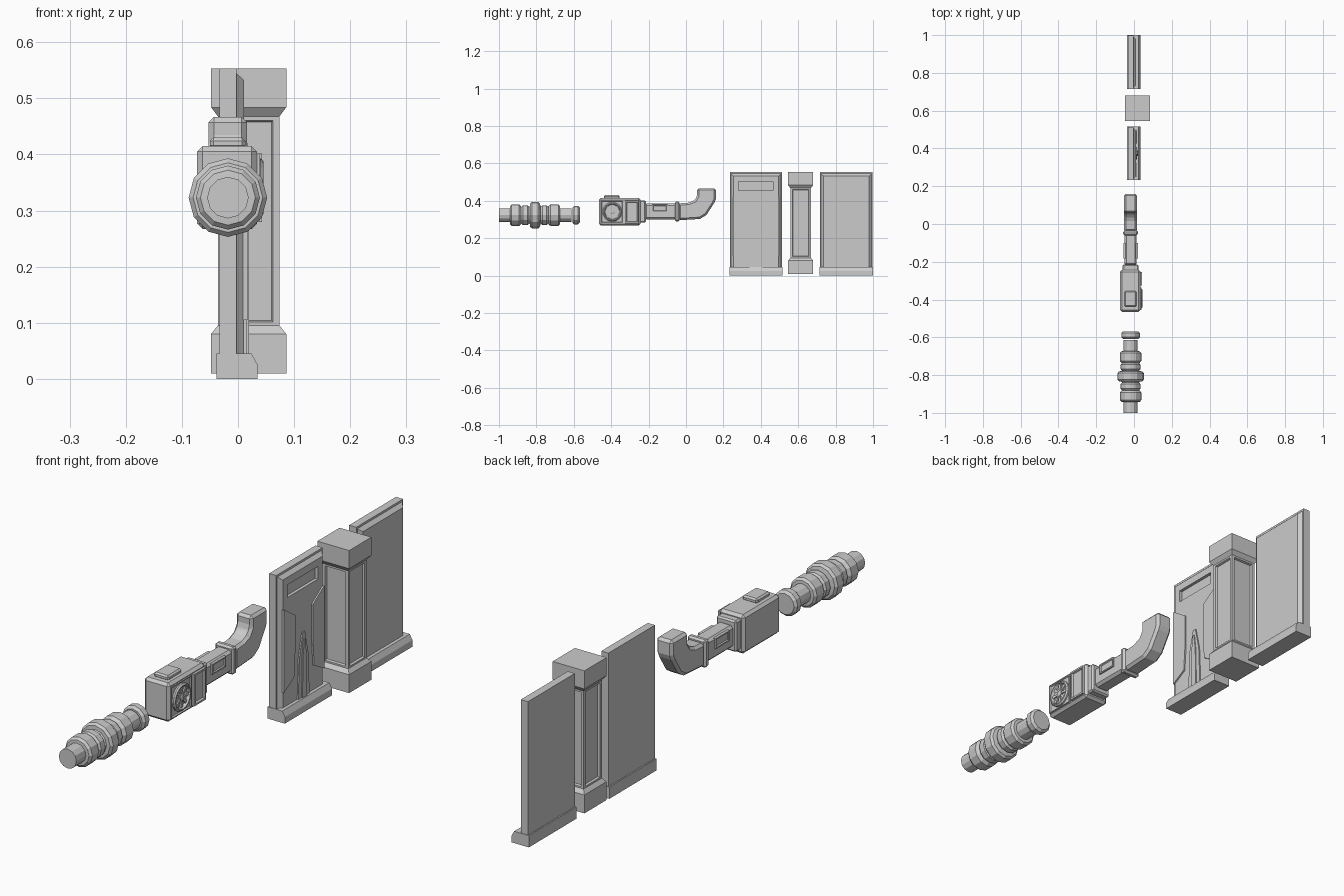
import bpy, bmesh
from math import sin, cos, pi
from mathutils import Vector

if "Cube" in bpy.data.objects:
    bpy.data.objects.remove(bpy.data.objects["Cube"])


def make(name, bm, bevel=0):
    bmesh.ops.recalc_face_normals(bm, faces=bm.faces)
    me = bpy.data.meshes.new(name)
    bm.to_mesh(me)
    bm.free()
    ob = bpy.data.objects.new(name, me)
    bpy.context.collection.objects.link(ob)
    if bevel:
        m = ob.modifiers.new("bevel", 'BEVEL')
        m.width, m.segments, m.limit_method = bevel, 1, 'ANGLE'
    return ob


def loft(name, rings, bevel=0):
    """Skin a list of equal-length point rings and cap both ends."""
    bm = bmesh.new()
    vs = [[bm.verts.new(p) for p in r] for r in rings]
    n = len(vs[0])
    for a, b in zip(vs, vs[1:]):
        for i in range(n):
            j = (i + 1) % n
            bm.faces.new((a[i], a[j], b[j], b[i]))
    bm.faces.new(vs[0])
    bm.faces.new(vs[-1])
    return make(name, bm, bevel)


def prism(name, pts, x0, x1, bevel=0):
    """Side profile (y, z) extruded along x."""
    return loft(name, [[(x, y, z) for y, z in pts] for x in (x0, x1)], bevel)


def rect(a0, a1, b0, b1):
    return [(a0, b0), (a1, b0), (a1, b1), (a0, b1)]


def box(name, x, y, z, bevel=0, inset=None, dirs=()):
    """Box; faces pointing along dirs get a sunken panel (margin, depth)."""
    ob = prism(name, rect(*y, *z), *x, bevel)
    if inset:
        bm = bmesh.new()
        bm.from_mesh(ob.data)
        sel = [f for f in bm.faces
               if any(f.normal.dot(Vector(d)) > 0.9 for d in dirs)]
        bmesh.ops.inset_individual(bm, faces=sel, thickness=inset[0])
        bmesh.ops.inset_individual(bm, faces=sel, thickness=0.004, depth=-inset[1])
        bm.to_mesh(ob.data)
        bm.free()
    return ob


def lathe(name, prof, n=12, cx=-0.018, cz=0.323):
    """Profile (y, r) turned about the y axis."""
    return loft(name, [[(cx + r * cos(2 * pi * i / n), y, cz + r * sin(2 * pi * i / n))
                        for i in range(n)] for y, r in prof])


# Ribbed pipe joint
prof = [(-1, .037)]
for y0, y1, r in [(-.942, -.882, .057), (-.882, -.838, .053), (-.834, -.78, .07),
                  (-.778, -.735, .053), (-.735, -.673, .057)]:
    prof += [(y0, .037 if y0 < -.94 else .048), (y0 + .001, r - .008), (y0 + .01, r),
             (y1 - .01, r), (y1 - .001, r - .008)]
prof += [(-.673, .037), (-.613, .037)]
lathe("ribbed_pipe", prof)
lathe("pipe_cap", [(-.608, .04), (-.599, .049), (-.577, .049), (-.568, .04)])

# Fan housing
box("fan_housing", (-.073, .034), (-.465, -.243), (.267, .415), .01)
box("housing_top_plate", (-.05, .013), (-.438, -.355), (.41, .43), .006)
box("housing_side_panel", (.03, .043), (-.325, -.253), (.28, .402), 0,
    (.01, .007), [(1, 0, 0)])
box("housing_collar", (-.06, .024), (-.25, -.215), (.283, .402), .006)
box("fan_frame", (.03, .039), (-.455, -.336), (.28, .402), 0, (.005, .006), [(1, 0, 0)])

# Fan ring, hub and blades
FY, FZ = -.394, .341


def circle(x, r, n=16):
    return [(x, FY + r * cos(2 * pi * i / n), FZ + r * sin(2 * pi * i / n)) for i in range(n)]


loft("fan_ring", [circle(.03, .052), circle(.04, .052), circle(.045, .047),
                  circle(.045, .043), circle(.035, .039), circle(.034, .038)])
loft("fan_hub", [circle(.03, .012), circle(.041, .012), circle(.043, .009)])
for k in range(8):
    a = k * pi / 4
    u, v = Vector((cos(a), sin(a))), Vector((-sin(a), cos(a)))
    c = Vector((FY, FZ))
    pts = [c + u * .009 - v * .003, c + u * .040 - v * .007,
           c + u * .040 + v * .007, c + u * .009 + v * .003]
    prism("fan_blade", pts, .032, .039)

# Duct, flange and upturned elbow
box("duct", (-.05, .014), (-.22, -.05), (.3, .385), .01)
for s in (-1, 1):
    c = -.018 + s * .033
    box("duct_side_plate", (c - .005, c + .005), (-.182, -.1), (.34, .38), 0,
        (.007, .004), [(s, 0, 0)])
box("duct_flange", (-.057, .021), (-.06, -.035), (.29, .396), .007)
prism("elbow", [(-.04, .296), (.075, .303), (.11, .325), (.153, .392), (.16, .41),
                (.16, .467), (.06, .467), (.06, .425), (.045, .402), (.015, .39),
                (-.04, .386)], -.053, .016, .01)


# Wall panels: slab, raised bevelled face and stepped skirting
def wall(name, y0, y1):
    box(name + "_slab", (-.033, -.003), (y0, y1), (.03, .553))
    e = .006
    face = loft(name + "_face", [
        [(-.01, y, z) for y, z in rect(y0 + e, y1 - e, .03, .545)],
        [(-.003, y, z) for y, z in rect(y0 + e, y1 - e, .03, .545)],
        [(.011, y, z) for y, z in rect(y0 + .02, y1 - .02, .045, .532)]])
    bot = [(-.038, 0), (.035, 0), (.035, .025), (.024, .045), (-.038, .045)]
    loft(name + "_skirting", [[(x, y, z) for x, z in bot] for y in (y0 - .002, y1 + .002)])
    return face


wall("plain_wall", .716, .998)
face = wall("panelled_wall", .234, .514)

# Recessed slot near the top of the panelled wall
cutter = box("slot_cutter", (-.001, .03), (.282, .466), (.455, .503))
cutter.hide_render = True
cutter.display_type = 'WIRE'
m = face.modifiers.new("slot", 'BOOLEAN')
m.object, m.operation, m.solver = cutter, 'DIFFERENCE', 'EXACT'

# Raised ornament: mirrored side plates and a stepped central spike
MID = .374
for s in (-1, 1):
    prism("side_plate", [(MID + s * d, z) for d, z in
                         [(.122, .42), (.112, .415), (.053, .375), (.053, .24),
                          (.06, .14), (.122, .105)]], .005, .017)
for w, top, x in ((.034, .29, .016), (.014, .265, .02)):
    prism("centre_spike", [(MID + s * d, z) for s, d, z in
                           [(-1, w, .04), (1, w, .04), (1, w * .8, .2), (1, w * .2, top),
                            (-1, w * .2, top), (-1, w * .8, .2)]], .005, x)

# Pillar: plinth, panelled shaft and capital
PX, PY = .019, .613


def square(h, z):
    return [(PX - h, PY - h, z), (PX + h, PY - h, z), (PX + h, PY + h, z), (PX - h, PY + h, z)]


loft("pillar_plinth", [square(.067, .01), square(.067, .08), square(.055, .095)])
loft("pillar_capital", [square(.055, .468), square(.067, .484), square(.067, .553)])
box("pillar_shaft", (PX - .055, PX + .055), (PY - .055, PY + .055), (.09, .472), 0,
    (.016, .008), [(1, 0, 0), (-1, 0, 0), (0, 1, 0), (0, -1, 0)])
